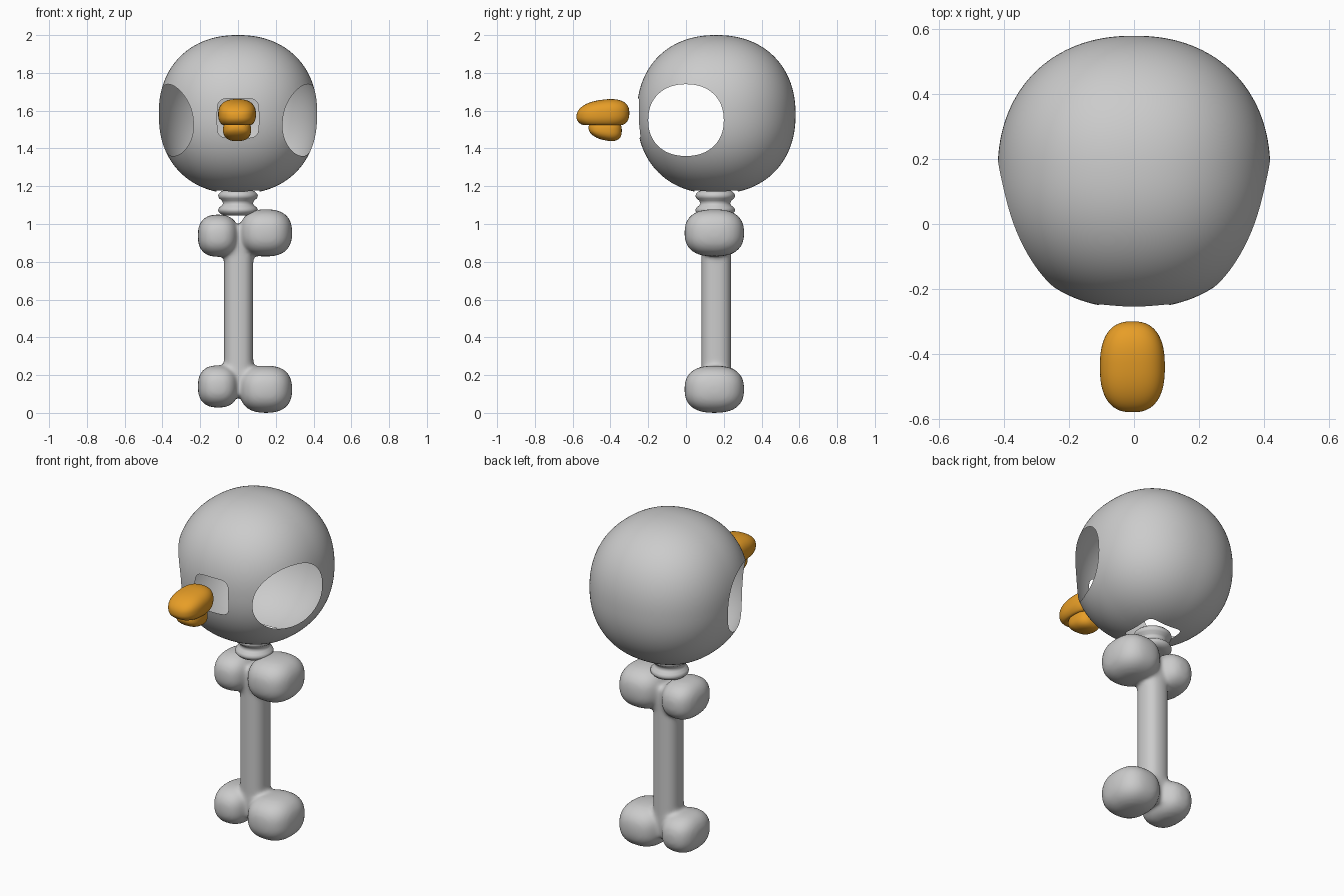
import bpy, bmesh, math
from mathutils import Vector

if "Cube" in bpy.data.objects:
    bpy.data.objects.remove(bpy.data.objects["Cube"])


def finish(name, bm, mat=None, angle=None):
    me = bpy.data.meshes.new(name)
    bmesh.ops.recalc_face_normals(bm, faces=bm.faces)
    bm.to_mesh(me)
    bm.free()
    for p in me.polygons:
        p.use_smooth = True
    ob = bpy.data.objects.new(name, me)
    bpy.context.collection.objects.link(ob)
    if mat:
        me.materials.append(mat)
    if angle:
        bpy.ops.object.select_all(action='DESELECT')
        bpy.context.view_layer.objects.active = ob
        ob.select_set(True)
        bpy.ops.object.shade_smooth_by_angle(angle=math.radians(angle))
    return ob


def blob(bm, center, radii, n=2.2, cuts=15, height=None):
    """Rounded cube-sphere; n sets how boxy it is."""
    part = bmesh.new()
    bmesh.ops.create_cube(part, size=2)
    bmesh.ops.subdivide_edges(part, edges=part.edges[:], cuts=cuts, use_grid_fill=True)
    for v in part.verts:
        d = Vector([math.tan(c * math.pi / 4) for c in v.co])
        d /= sum(abs(c) ** n for c in d) ** (1 / n)
        v.co = Vector([center[i] + radii[i] * d[i] for i in range(3)])
    tmp = bpy.data.meshes.new("tmp")
    part.to_mesh(tmp)
    part.free()
    bm.from_mesh(tmp)
    bpy.data.meshes.remove(tmp)


# Head: hollow single-skin shell with eye, beak and neck openings
HC, HR, HN = Vector((0, 0.16, 1.58)), 0.42, 2.2
bm = bmesh.new()
blob(bm, HC, (HR,) * 3, HN, cuts=39)


def cut_hole(axis, sign, c, r, n):
    a, b = [i for i in range(3) if i != axis]

    def norm(p):
        return (abs((p[a] - c[0]) / r[0]) ** n + abs((p[b] - c[1]) / r[1]) ** n) ** (1 / n)

    def side(p):
        return (p[axis] - HC[axis]) * sign > 0
    gone = []
    for f in bm.faces:
        m = f.calc_center_median()
        if side(m) and norm(m) < 1:
            gone.append(f)
    bmesh.ops.delete(bm, geom=gone, context='FACES')
    # pull the rim onto the exact opening curve, staying on the shell
    for v in bm.verts:
        if v.is_boundary and side(v.co) and 0.7 < norm(v.co) < 1.3:
            k = norm(v.co)
            p = v.co.copy()
            p[a] = c[0] + (p[a] - c[0]) / k
            p[b] = c[1] + (p[b] - c[1]) / k
            rest = 1 - sum(abs((p[i] - HC[i]) / HR) ** HN for i in (a, b))
            p[axis] = HC[axis] + sign * HR * max(rest, 0) ** (1 / HN)
            v.co = p


for s in (-1, 1):
    cut_hole(0, s, (0, 1.55), (0.2, 0.19), 2.2)
cut_hole(1, -1, (0, 1.56), (0.11, 0.105), 5)
cut_hole(2, -1, (0, 0.16), (0.115, 0.115), 7)
finish("head", bm)

# Beak: two flat-faced tapered halves
orange = bpy.data.materials.new("orange")
orange.diffuse_color = (0.8, 0.34, 0.02, 1)
orange.use_nodes = True
orange.node_tree.nodes["Principled BSDF"].inputs["Base Color"].default_value = orange.diffuse_color


def beak(name, center, radii, flat, up, low, n):
    bm = bmesh.new()
    blob(bm, center, radii, n)
    for v in bm.verts:
        t = max(0, min(1, (v.co.y - center[1]) / radii[1] / 2 + 0.5))
        d = max(0, (v.co.z - flat) * up)
        v.co.z = flat + up * d * (low + (1 - low) * math.sqrt(t))
    finish(name, bm, orange, 40)


beak("upper_beak", (-0.005, -0.44, 1.587), (0.1, 0.14, 0.085), 1.525, 1, 0.68, 2.5)
beak("lower_beak", (-0.005, -0.428, 1.495), (0.074, 0.088, 0.066), 1.525, -1, 0.5, 2.6)

# Neck: lathed pair of rounded discs
prof = [(0, 1.045), (0.07, 1.045), (0.09, 1.052), (0.103, 1.065), (0.105, 1.075),
        (0.1, 1.087), (0.085, 1.098), (0.079, 1.11), (0.085, 1.124), (0.1, 1.136),
        (0.105, 1.148), (0.102, 1.16), (0.09, 1.172), (0.07, 1.18), (0, 1.18)]
bm = bmesh.new()
vs = [bm.verts.new((r, 0.155, z)) for r, z in prof]
es = [bm.edges.new(e) for e in zip(vs, vs[1:])]
bmesh.ops.spin(bm, geom=vs + es, cent=(0, 0.155, 0), axis=(0, 0, 1), angle=2 * math.pi, steps=48)
bmesh.ops.remove_doubles(bm, verts=bm.verts, dist=0.0005)
finish("neck", bm)

# Body bone: rounded shaft and four lobes melted together
bm = bmesh.new()
blob(bm, (0.003, 0.16, 0.54), (0.078, 0.08, 0.455), 2.4)
for v in bm.verts:  # straighten the shaft sides
    t = abs(v.co.z - 0.54) / 0.455
    if t < 0.999:
        k = (1 - t ** 12) ** (1 / 12) / (1 - t ** 2.4) ** (1 / 2.4)
        v.co.x = 0.003 + (v.co.x - 0.003) * k
        v.co.y = 0.16 + (v.co.y - 0.16) * k
for flip in (False, True):
    for c, r in (((-0.105, 0.152, 0.14), (0.108, 0.148, 0.112)),
                 ((0.148, 0.15, 0.125), (0.139, 0.158, 0.125))):
        z = 1.078 - c[2] if flip else c[2]
        blob(bm, (c[0], c[1], z), r, 2.5)
bone = finish("body_bone", bm)
m = bone.modifiers.new("melt", 'REMESH')
m.mode = 'VOXEL'
m.voxel_size = 0.011
m.use_smooth_shade = True
m = bone.modifiers.new("fillet", 'SMOOTH')
m.factor = 0.5
m.iterations = 14
